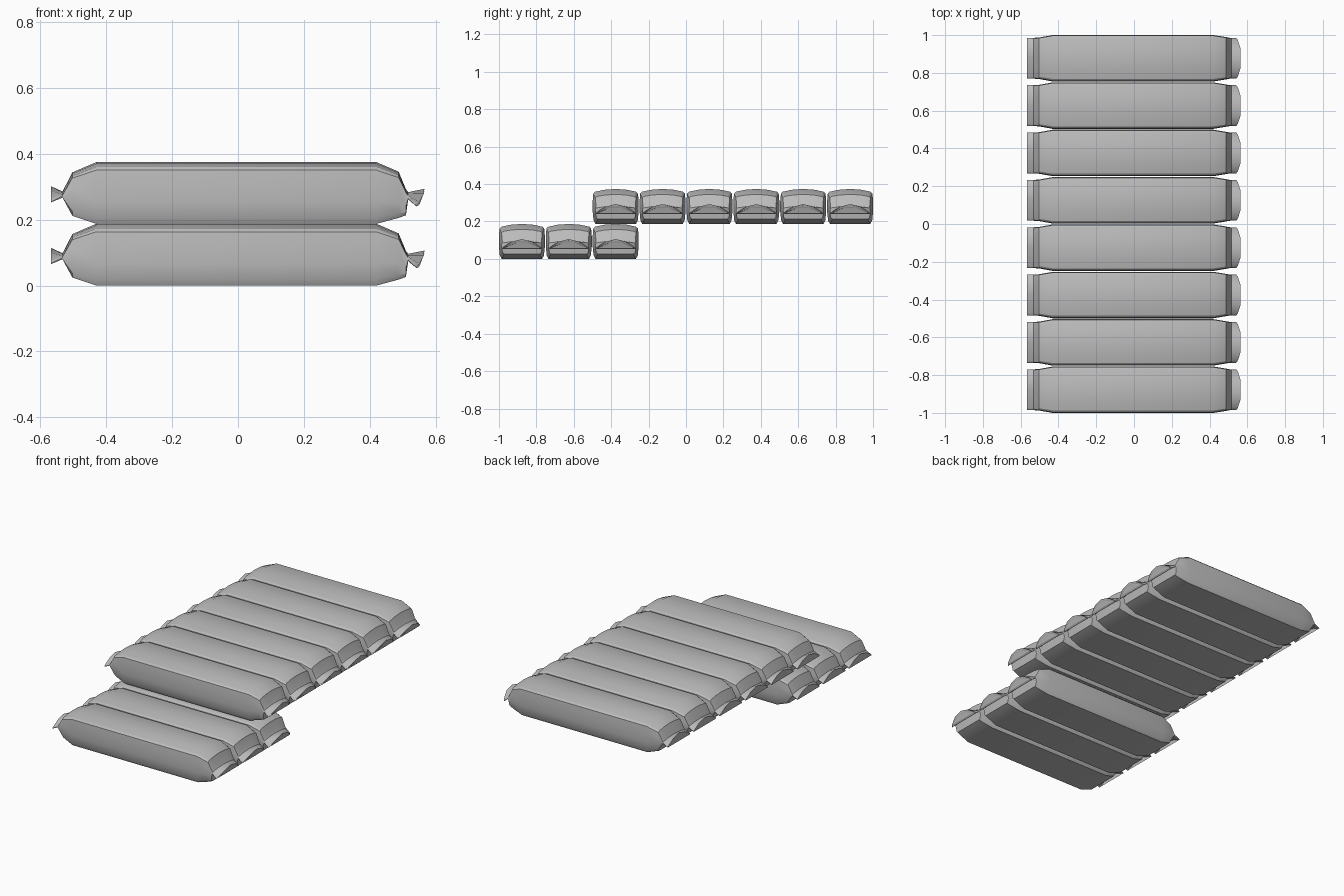
import bpy
import bmesh
import math

cube = bpy.data.objects.get("Cube")
if cube:
    bpy.data.objects.remove(cube, do_unlink=True)

# One plain grey for the sacks
grey = bpy.data.materials.new("sack grey")
grey.use_nodes = True
colour = (0.5, 0.5, 0.5, 1)
grey.diffuse_color = colour
grey.node_tree.nodes["Principled BSDF"].inputs["Base Color"].default_value = colour

# Half cross-section (across, up), bottom to top: flat base, bulged side, crowned top
half = [(0, -1), (0.88, -1), (0.96, -0.8), (1, -0.3), (1, 0.3),
        (0.97, 0.74), (0.89, 0.84), (0.5, 0.95), (0, 1)]
section = half + [(-a, b) for a, b in half[-2:0:-1]]

# Rings along the sack: x, half width, low z, high z, fold height, corner cut
left_end = [(-0.567, 0.108, 0.062, 0.070, 0.044, 0),
            (-0.532, 0.108, 0.078, 0.088, 0.010, 0),
            (-0.502, 0.110, 0.024, 0.156, 0, 0)]
body = [(-0.43, 0.123, 0, 0.187, 0, 0), (0.42, 0.123, 0, 0.187, 0, 0)]
right_end = [(0.487, 0.112, 0.018, 0.158, 0, 0),
             (0.509, 0.108, 0.026, 0.105, 0, 0),
             (0.516, 0.108, 0.072, 0.086, 0.010, 0),
             (0.565, 0.108, 0.050, 0.058, 0.048, 0.024)]


def build_sack():
    bm = bmesh.new()
    rings = []
    for x, wide, low, high, fold, cut in left_end + body + right_end:
        mid, tall = (low + high) / 2, (high - low) / 2
        ring = []
        for a, b in section:
            arch = fold * math.cos(a * math.pi / 2)
            ring.append(bm.verts.new((x - cut * abs(a) ** 4, a * wide,
                                      mid + b * tall + arch)))
        rings.append(ring)
    count = len(section)
    for r, s in zip(rings, rings[1:]):
        for i in range(count):
            j = (i + 1) % count
            bm.faces.new((r[i], r[j], s[j], s[i]))
    # Thin crimped ends, closed in strips
    for ring in (rings[0], rings[-1]):
        for i in range(count // 2):
            loop = [ring[i], ring[i + 1], ring[-i - 1], ring[-i]]
            bm.faces.new(list(dict.fromkeys(loop)))
    bmesh.ops.recalc_face_normals(bm, faces=bm.faces)
    mesh = bpy.data.meshes.new("sack")
    bm.to_mesh(mesh)
    bm.free()
    mesh.materials.append(grey)
    mesh.shade_smooth()
    mesh.set_sharp_from_angle(angle=math.radians(25))
    return mesh


# Two layers: three sacks below, six above, overlapping by one row
sack = build_sack()
pitch = 0.2507
for layer, first, number in (("lower", 0, 3), ("upper", 2, 6)):
    for i in range(number):
        obj = bpy.data.objects.new(f"{layer}_sack_{i + 1}", sack)
        obj.location = (0, (first + i - 3.5) * pitch,
                        0.187 if layer == "upper" else 0)
        bpy.context.collection.objects.link(obj)
